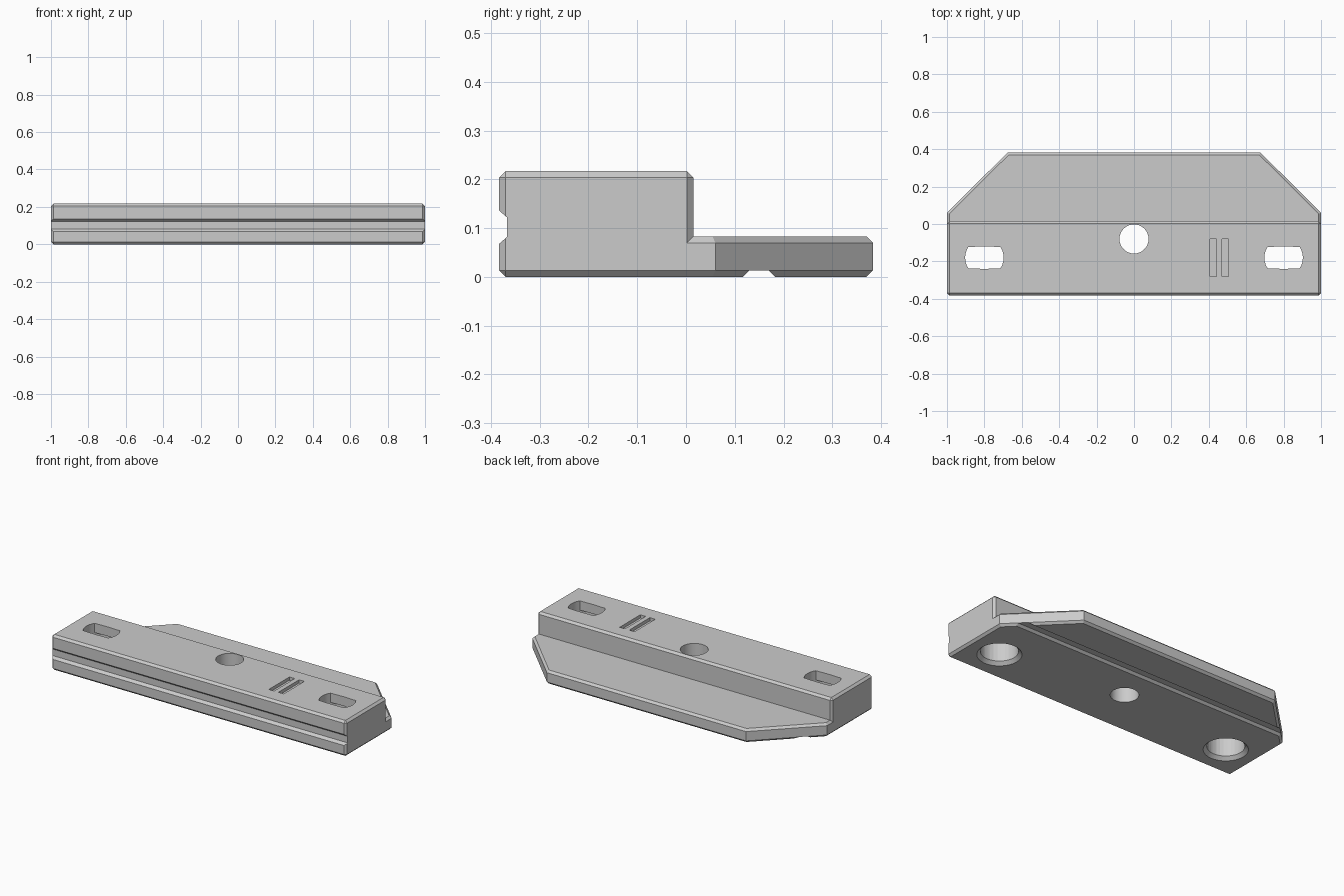
import bpy, bmesh, math

old = bpy.data.objects.get("Cube")
if old:
    bpy.data.objects.remove(old, do_unlink=True)

grey = bpy.data.materials.new("light grey")
grey.use_nodes = True
grey.diffuse_color = (0.6, 0.6, 0.6, 1)
grey.node_tree.nodes["Principled BSDF"].inputs["Base Color"].default_value = (0.6, 0.6, 0.6, 1)

CHAMFER = 0.013
FRONT, BACK, STEP = -0.383, 0.383, 0.015
TOP, FLANGE_TOP = 0.217, 0.083


def prism(name, profile, axis, low, high):
    """Extrude a 2D profile along x (profile is y, z) or z (profile is x, y)."""
    def point(a, b, t):
        return (t, a, b) if axis == "x" else (a, b, t)
    bm = bmesh.new()
    face = bm.faces.new([bm.verts.new(point(a, b, low)) for a, b in profile])
    grown = bmesh.ops.extrude_face_region(bm, geom=[face])
    shift = [c * (high - low) for c in point(0, 0, 1)]
    bmesh.ops.translate(bm, vec=shift,
                        verts=[v for v in grown["geom"] if isinstance(v, bmesh.types.BMVert)])
    bmesh.ops.recalc_face_normals(bm, faces=bm.faces)
    mesh = bpy.data.meshes.new(name)
    bm.to_mesh(mesh)
    bm.free()
    mesh.materials.append(grey)
    obj = bpy.data.objects.new(name, mesh)
    bpy.context.collection.objects.link(obj)
    return obj


def chamfer(obj):
    mod = obj.modifiers.new("chamfer", "BEVEL")
    mod.width = CHAMFER
    mod.segments = 1
    mod.limit_method = "ANGLE"
    mod.angle_limit = math.radians(60)


def combine(target, other, operation):
    mod = target.modifiers.new(other.name, "BOOLEAN")
    mod.operation = operation
    mod.solver = "EXACT"
    mod.object = other
    other.hide_render = True
    bpy.context.view_layer.objects.active = target
    for m in list(target.modifiers):
        bpy.ops.object.modifier_apply(modifier=m.name)
    bpy.data.objects.remove(other, do_unlink=True)


def circle(x, y, r, n=32):
    return [(x + r * math.cos(2 * math.pi * i / n), y + r * math.sin(2 * math.pi * i / n))
            for i in range(n)]


def rectangle(x0, x1, y0, y1):
    return [(x0, y0), (x1, y0), (x1, y1), (x0, y1)]


# Raised block joined to the flange plate with its cut-off rear corners
body = prism("mounting_block", rectangle(-1, 1, FRONT, STEP), "z", 0, TOP)
chamfer(body)
flange = prism("flange", [(-1, FRONT), (1, FRONT), (1, 0.06), (0.675, BACK),
                          (-0.675, BACK), (-1, 0.06)], "z", 0, FLANGE_TOP)
chamfer(flange)
combine(body, flange, "UNION")

# Long grooves along the front and the underside
combine(body, prism("front_groove", [(-0.45, 0.0), (FRONT - 0.067, 0.2), (FRONT, 0.136),
                                     (-0.367, 0.122), (-0.367, 0.082), (FRONT, 0.068)],
                    "x", -1.2, 1.2), "DIFFERENCE")
combine(body, prism("bottom_groove", [(0.095, -0.02), (0.13, CHAMFER), (0.17, CHAMFER),
                                      (0.203, -0.02)], "x", -1.2, 1.2), "DIFFERENCE")

# Central through hole
combine(body, prism("centre_hole", circle(0, -0.08, 0.078), "z", -0.1, 0.4), "DIFFERENCE")

# Slots with round counterbores and a chamfered mouth below
SLOT_Y, BORE = -0.18, 0.103
for x in (-0.8, 0.8):
    slot = [(a, max(SLOT_Y - 0.06, min(SLOT_Y + 0.06, b))) for a, b in circle(x, SLOT_Y, BORE)]
    slot = [p for p in slot if abs(p[0] - x) < 0.01 or abs(p[1] - SLOT_Y) < 0.059
            or abs(p[0] - x) > 0.08]
    combine(body, prism("slot", slot, "z", 0.1, 0.4), "DIFFERENCE")
    combine(body, prism("bore", circle(x, SLOT_Y, BORE + 0.0005), "z", -0.1, 0.16), "DIFFERENCE")
    mouth = prism("mouth", circle(x, SLOT_Y, BORE + 0.04), "z", -0.02, 0.02)
    for v in mouth.data.vertices:
        if v.co.z > 0:
            v.co.x = x + (v.co.x - x) * BORE / (BORE + 0.04)
            v.co.y = SLOT_Y + (v.co.y - SLOT_Y) * BORE / (BORE + 0.04)
    combine(body, mouth, "DIFFERENCE")

# Two shallow marking grooves on top
for x in (0.423, 0.488):
    combine(body, prism("mark", rectangle(x - 0.018, x + 0.018, -0.28, -0.08), "z",
                        TOP - 0.02, 0.4), "DIFFERENCE")

# Smooth the bores while keeping chamfers crisp
bpy.ops.object.select_all(action="DESELECT")
body.select_set(True)
bpy.context.view_layer.objects.active = body
bpy.ops.object.shade_smooth_by_angle(angle=math.radians(25))
